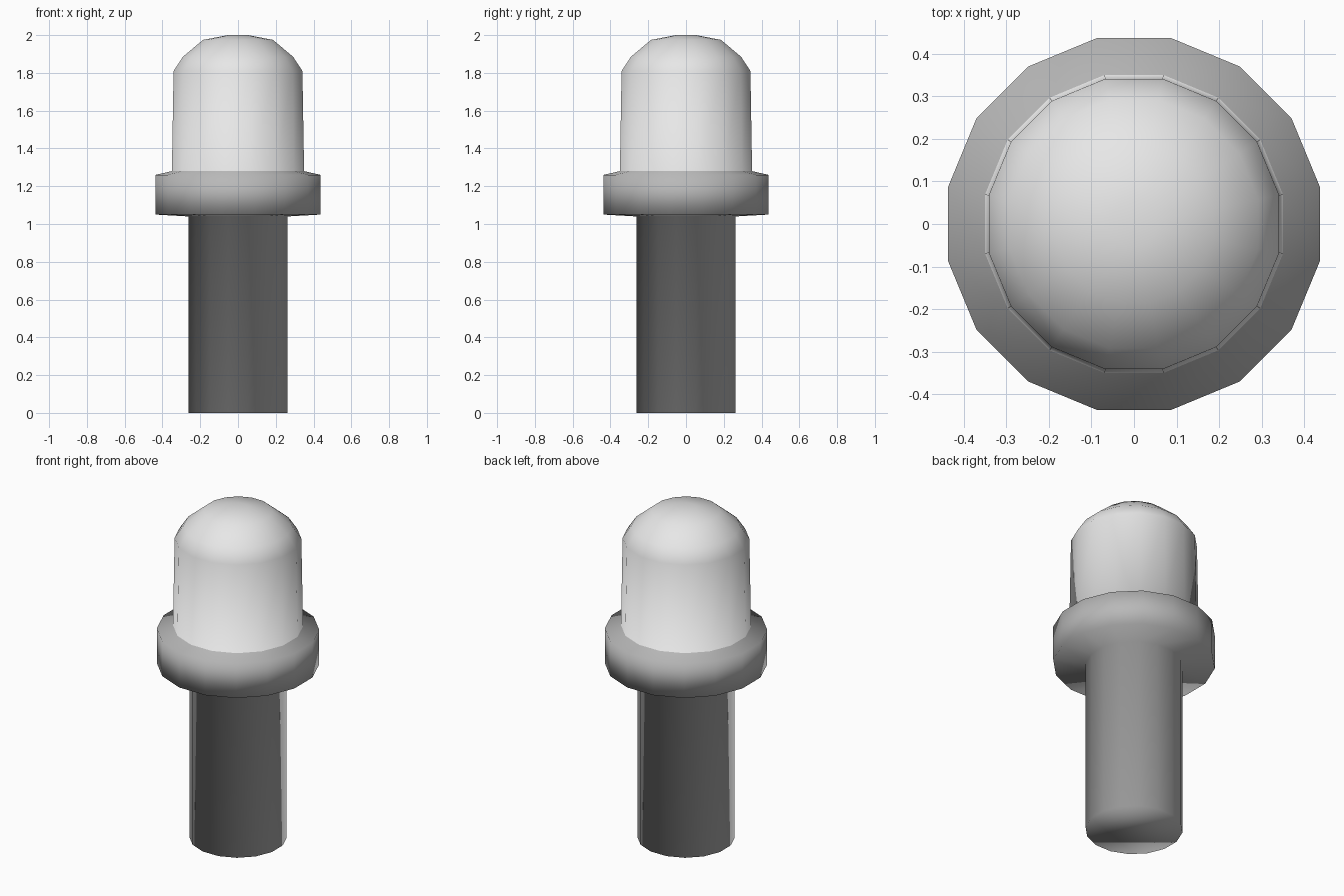
import bpy, bmesh, math

if "Cube" in bpy.data.objects:
    bpy.data.objects.remove(bpy.data.objects["Cube"])

SIDES = 16
K = 1 / math.cos(math.pi / SIDES)   # flat-to-centre distance -> corner radius

# profile from bottom to top: (distance from axis to flat, height)
PROFILE = [
    (0.262, 0.0), (0.262, 1.04),                 # shaft
    (0.437, 1.05), (0.437, 1.26),                # collar
    (0.350, 1.28),                               # dome base
    (0.341, 1.81), (0.292, 1.885), (0.185, 1.975), (0.053, 2.0),
]


def material(name, value):
    m = bpy.data.materials.new(name)
    m.diffuse_color = (value, value, value, 1)
    m.use_nodes = True
    m.node_tree.nodes["Principled BSDF"].inputs["Base Color"].default_value = m.diffuse_color
    return m


def ring(bm, flat, z):
    pts = []
    for i in range(SIDES):
        a = (i + 0.5) * 2 * math.pi / SIDES
        pts.append(bm.verts.new((flat * K * math.cos(a), flat * K * math.sin(a), z)))
    return pts


bm = bmesh.new()
rings = [ring(bm, r, z) for r, z in PROFILE]

# walls between neighbouring rings
for lo, hi in zip(rings, rings[1:]):
    for i in range(SIDES):
        j = (i + 1) % SIDES
        bm.faces.new((lo[i], lo[j], hi[j], hi[i]))

# end caps
bm.faces.new(rings[0][::-1])
bm.faces.new(rings[-1])

# light dome above the collar, grey below; smooth all over
for f in bm.faces:
    f.smooth = True
    f.material_index = 1 if f.calc_center_median().z > 1.3 else 0

mesh = bpy.data.meshes.new("domed_pin")
bm.to_mesh(mesh)
bm.free()
mesh.materials.append(material("mid_grey", 0.48))
mesh.materials.append(material("light_grey", 0.8))
pin = bpy.data.objects.new("domed_pin", mesh)
bpy.context.collection.objects.link(pin)
